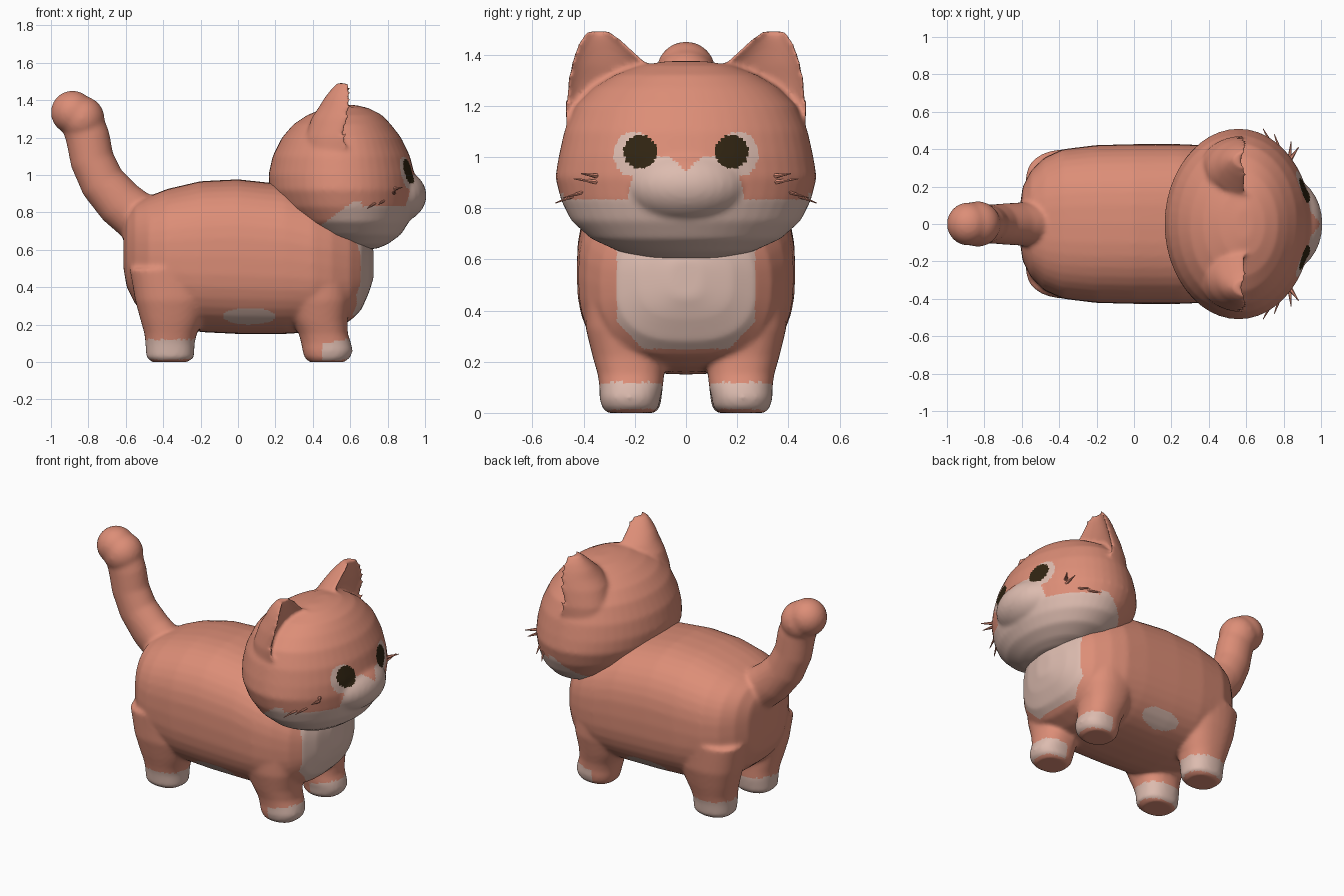
import bpy, bmesh, math
from mathutils import Vector, Matrix

if "Cube" in bpy.data.objects:
    bpy.data.objects.remove(bpy.data.objects["Cube"])


def material(name, rgb):
    m = bpy.data.materials.new(name)
    m.diffuse_color = (*rgb, 1)
    m.use_nodes = True
    m.node_tree.nodes["Principled BSDF"].inputs["Base Color"].default_value = m.diffuse_color
    return m


MATS = [material("orange_fur", (0.72, 0.27, 0.185)),
        material("cream_fur", (0.72, 0.50, 0.43)),
        material("dark_eye", (0.03, 0.018, 0.006))]
X, Y = Vector((1, 0, 0)), Vector((0, 1, 0))
Z = Vector((0, 0, 1))


def loft(bm, stations, n=32, power=2.0, dent=None):
    """Skin superellipse rings given as (centre, u axis, v axis); dent makes the +u half concave."""
    rings = []
    for c, u, v in stations:
        ring = []
        for i in range(n):
            a = 2 * math.pi * i / n
            ca, sa = math.cos(a), math.sin(a)
            p = math.copysign(abs(ca) ** (2 / power), ca)
            q = math.copysign(abs(sa) ** (2 / power), sa)
            if dent is not None and p > 0:
                p *= -dent
            ring.append(bm.verts.new(Vector(c) + u * p + v * q))
        rings.append(ring)
    for r0, r1 in zip(rings, rings[1:]):
        for i in range(n):
            j = (i + 1) % n
            bm.faces.new((r0[i], r0[j], r1[j], r1[i]))
    bm.faces.new(rings[0])
    bm.faces.new(rings[-1])


def make_object(bm, name):
    bmesh.ops.recalc_face_normals(bm, faces=bm.faces)
    me = bpy.data.meshes.new(name)
    bm.to_mesh(me)
    bm.free()
    for m in MATS:
        me.materials.append(m)
    ob = bpy.data.objects.new(name, me)
    bpy.context.collection.objects.link(ob)
    return ob


def fuse(ob, rule, voxel=0.012, smooth=8):
    """Blend overlapping parts into one smooth skin, then colour faces by rule."""
    bpy.ops.object.select_all(action='DESELECT')
    bpy.context.view_layer.objects.active = ob
    ob.select_set(True)
    r = ob.modifiers.new("remesh", 'REMESH')
    r.mode = 'VOXEL'
    r.voxel_size = voxel
    s = ob.modifiers.new("smooth", 'SMOOTH')
    s.factor = 0.5
    s.iterations = smooth
    for mod in ("remesh", "smooth"):
        bpy.ops.object.modifier_apply(modifier=mod)
    me = ob.data
    if len(me.materials) < len(MATS):
        me.materials.clear()
        for m in MATS:
            me.materials.append(m)
    for p in me.polygons:
        p.material_index = rule(p.center, p.normal)
    bpy.ops.object.shade_smooth()


# body trunk: x, low z, high z, half width
bm = bmesh.new()
trunk = [(-.612, .50, .72, .08), (-.595, .40, .79, .20), (-.55, .31, .85, .285),
         (-.48, .25, .885, .355), (-.38, .20, .925, .40), (-.2, .16, .967, .422),
         (0, .15, .977, .427), (.25, .15, .95, .427), (.4, .16, .9, .42),
         (.5, .18, .85, .39), (.6, .22, .78, .335), (.66, .28, .72, .27),
         (.70, .37, .66, .18), (.725, .45, .6, .06)]
loft(bm, [((x, 0, (a + b) / 2), Z * (b - a) / 2, Y * w) for x, a, b, w in trunk], 40, 2.6)

# legs: z, x min, x max, y inner, y outer
rear = [(0, -.46, -.27, .12, .30), (.025, -.49, -.235, .10, .325), (.10, -.495, -.232, .09, .333),
        (.15, -.50, -.22, .09, .345), (.22, -.52, -.19, .09, .365), (.33, -.55, -.15, .08, .392),
        (.5, -.58, -.12, .08, .40)]
front = [(0, .38, .57, .13, .31), (.025, .355, .60, .105, .33), (.06, .345, .613, .10, .338),
         (.10, .338, .605, .09, .338), (.15, .325, .588, .085, .345), (.22, .29, .585, .08, .365),
         (.33, .25, .60, .08, .392), (.5, .2, .60, .08, .40)]
for side in (1, -1):
    for leg in (rear, front):
        loft(bm, [(((a + b) / 2, side * (c + d) / 2, z), X * (b - a) / 2, Y * (d - c) / 2)
                  for z, a, b, c, d in leg], 32, 2.3)

# tail: x, z, radius along a bent path
path = [(-.44, .72, .12), (-.53, .77, .135), (-.63, .85, .13), (-.725, .96, .122), (-.78, 1.08, .118),
        (-.803, 1.20, .118), (-.83, 1.28, .115)]
rings = []
for i, (x, z, r) in enumerate(path):
    a, b = path[max(i - 1, 0)], path[min(i + 1, len(path) - 1)]
    t = Vector((b[0] - a[0], 0, b[1] - a[1])).normalized()
    rings.append(((x, 0, z), t.cross(Y) * r, Y * r * 0.88))
loft(bm, rings, 24)
for x, z, r in ((-.835, 1.30, .122), (-.885, 1.335, .116)):
    bmesh.ops.create_uvsphere(bm, u_segments=24, v_segments=16, radius=r,
                              matrix=Matrix.Translation((x, 0, z)))


def body_rule(c, n):
    a = abs(c.y)
    # bib
    if c.x > .5 and c.z > .25 and a < .27 - max(0, .36 - c.z) * .9:
        return 1
    # paws, with plain soles
    if c.z < .12 and n.z > -.75 and (c.x < 0 or (c.x > .45 and c.z < .125 - (.6 - c.x) * .2)):
        return 1
    # flank spot
    if ((c.x - .06) / .14) ** 2 + ((c.z - .245) / .045) ** 2 < 1 and n.z < .3:
        return 1
    return 0


fuse(make_object(bm, "body_legs_tail"), body_rule)

# head: z, x min, x max, half width
bm = bmesh.new()
skull = [(.605, .55, .74, .15), (.63, .47, .80, .26), (.68, .36, .87, .37), (.75, .27, .915, .448),
         (.83, .205, .94, .488), (.92, .168, .95, .511), (1.0, .163, .945, .498),
         (1.1, .185, .92, .476), (1.2, .235, .872, .432), (1.27, .295, .818, .362),
         (1.32, .37, .77, .28), (1.357, .46, .70, .18), (1.374, .55, .63, .08)]
loft(bm, [(((a + b) / 2, 0, z), X * (b - a) / 2, Y * w) for z, a, b, w in skull], 48)

# muzzle
bmesh.ops.create_uvsphere(bm, u_segments=32, v_segments=20, radius=1,
                          matrix=Matrix.Translation((.80, 0, .89)) @ Matrix.Diagonal((.208, .26, .16, 1)))

# ears, cupped at the front: z, x back, x front, y inner, y outer
ear = [(1.08, .36, .57, .20, .465), (1.2, .36, .59, .15, .472), (1.3, .39, .605, .12, .462),
       (1.36, .43, .612, .145, .45), (1.41, .46, .615, .20, .435), (1.455, .495, .612, .25, .415),
       (1.492, .53, .60, .30, .385)]
for side in (1, -1):
    loft(bm, [((b, side * (c + d) / 2, z), X * (b - a), Y * (d - c) / 2)
              for z, a, b, c, d in ear], 32, 2.0, 0.35)


def head_rule(c, n):
    a = abs(c.y)
    if c.x > .6:
        if (a - .18) ** 2 + (c.z - 1.02) ** 2 < .065 ** 2:
            return 2
        if ((a - .205) / .078) ** 2 + ((c.z - 1.01) / .088) ** 2 < 1:
            return 1
    # cream lower face with a nose notch and a cheek step
    if c.x < .43:
        return 0
    if a < .06:
        limit = .945 + .9 * a
    elif a < .19:
        limit = 1.0
    elif a < .23:
        limit = 1.0 - (a - .19) * 4
    else:
        limit = .83
    if c.x < .66:
        limit = min(.86, .72 + (c.x - .43) * .75)
    return 1 if c.z < limit else 0


fuse(make_object(bm, "head_and_ears"), head_rule)

# whiskers
bm = bmesh.new()
hairs = [((.83, .34, .925), (.88, .41, .935)), ((.83, .33, .90), (.84, .44, .915)),
         ((.80, .34, .88), (.75, .48, .84)), ((.76, .38, .87), (.69, .51, .82))]
for side in (1, -1):
    for p, q in hairs:
        p, q = (Vector((v[0], v[1] * side, v[2])) for v in (p, q))
        t = (q - p).normalized()
        u = t.cross(Z).normalized()
        v = t.cross(u)
        loft(bm, [(p, u * .014, v * .012), (q, u * .002, v * .002)], 6)
make_object(bm, "whiskers")
